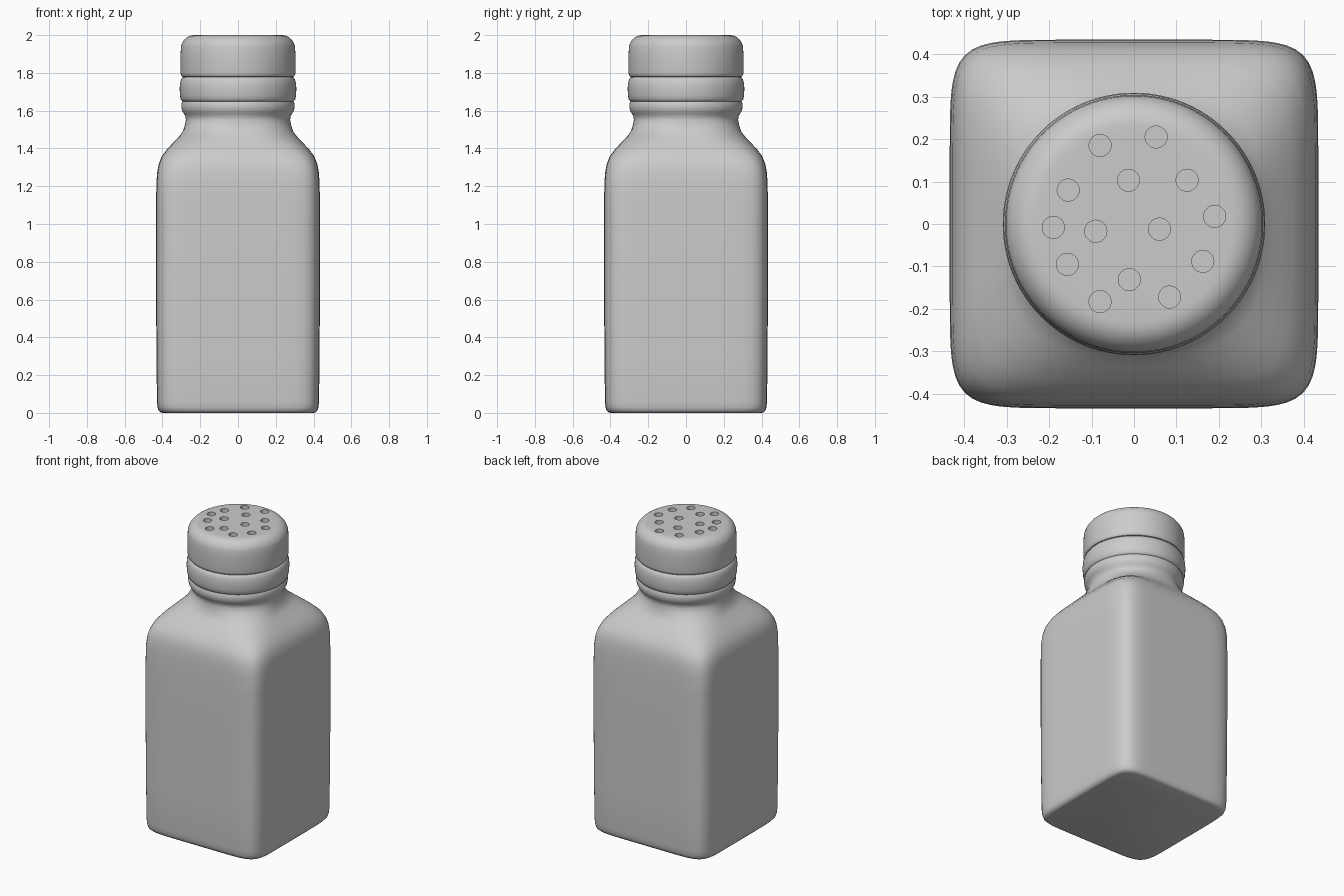
import bpy, bmesh
from math import cos, sin, pi

if "Cube" in bpy.data.objects:
    bpy.data.objects.remove(bpy.data.objects["Cube"])


def loft(name, rings, n=160):
    """Closed skin through rings of (z, half width, squareness); 2 = circle."""
    bm = bmesh.new()
    loops = []
    for z, h, p in rings:
        loop = []
        for i in range(n):
            c, s = cos(2 * pi * i / n), sin(2 * pi * i / n)
            r = h / (abs(c) ** p + abs(s) ** p) ** (1 / p)
            loop.append(bm.verts.new((r * c, r * s, z)))
        loops.append(loop)
    for a, b in zip(loops, loops[1:]):
        for i in range(n):
            j = (i + 1) % n
            bm.faces.new((a[i], a[j], b[j], b[i]))
    bm.faces.new(loops[0][::-1])
    bm.faces.new(loops[-1])
    mesh = bpy.data.meshes.new(name)
    bm.to_mesh(mesh)
    bm.free()
    obj = bpy.data.objects.new(name, mesh)
    bpy.context.collection.objects.link(obj)
    return obj


def smooth(obj, angle=35):
    bpy.ops.object.select_all(action='DESELECT')
    obj.select_set(True)
    bpy.context.view_layer.objects.active = obj
    bpy.ops.object.shade_smooth_by_angle(angle=angle * pi / 180)


# Bottle: rounded square body, sloping shoulders, round neck with a bead
bottle = loft("bottle", [
    (0, 0.400, 8), (0.004, 0.412, 8), (0.014, 0.421, 8), (0.03, 0.426, 8), (0.06, 0.429, 8),
    (0.3, 0.432, 8), (0.7, 0.434, 8), (1.1, 0.434, 8), (1.22, 0.432, 8),
    (1.28, 0.427, 7.6), (1.32, 0.419, 7), (1.36, 0.403, 6.2), (1.40, 0.372, 5.2),
    (1.44, 0.334, 4.1), (1.47, 0.306, 3.2), (1.49, 0.292, 2.7), (1.52, 0.282, 2.3),
    (1.55, 0.276, 2), (1.57, 0.278, 2), (1.585, 0.287, 2), (1.60, 0.296, 2),
    (1.62, 0.300, 2), (1.64, 0.298, 2), (1.66, 0.288, 2)])
smooth(bottle, 60)

# Lower collar of the cap
collar = loft("cap_collar", [
    (1.647, 0.285, 2), (1.650, 0.296, 2), (1.660, 0.303, 2), (1.68, 0.307, 2),
    (1.715, 0.309, 2), (1.745, 0.307, 2), (1.765, 0.302, 2), (1.775, 0.295, 2),
    (1.780, 0.285, 2)], 96)
smooth(collar, 60)

# Upper cap with a rounded rim
profile = [(1.777, 0.285, 2), (1.780, 0.296, 2), (1.788, 0.302, 2), (1.80, 0.304, 2),
           (1.90, 0.304, 2)]
for k in range(1, 9):
    a = k / 8 * pi / 2
    profile.append((1.925 + 0.075 * sin(a), 0.232 + 0.071 * cos(a), 2))
cap = loft("cap", profile, 96)

# Shaker holes cut into the top
holes = [(-0.08, 0.185), (0.052, 0.205), (-0.155, 0.08), (-0.013, 0.103), (0.125, 0.103),
         (0.19, 0.018), (-0.19, -0.008), (-0.09, -0.017), (0.06, -0.012), (-0.157, -0.095),
         (0.162, -0.088), (-0.011, -0.131), (-0.08, -0.183), (0.084, -0.172)]
cutters = []
for x, y in holes:
    cutter = loft("hole_cutter", [(1.95, 0.026, 2), (2.05, 0.026, 2)], 24)
    cutter.location = (x, y, 0)
    cutter.hide_render = True
    cutters.append(cutter)
    mod = cap.modifiers.new("hole", 'BOOLEAN')
    mod.operation = 'DIFFERENCE'
    mod.solver = 'EXACT'
    mod.object = cutter
bpy.context.view_layer.update()
bpy.context.view_layer.objects.active = cap
for mod in list(cap.modifiers):
    bpy.ops.object.modifier_apply(modifier=mod.name)
for cutter in cutters:
    bpy.data.objects.remove(cutter)
smooth(cap)
